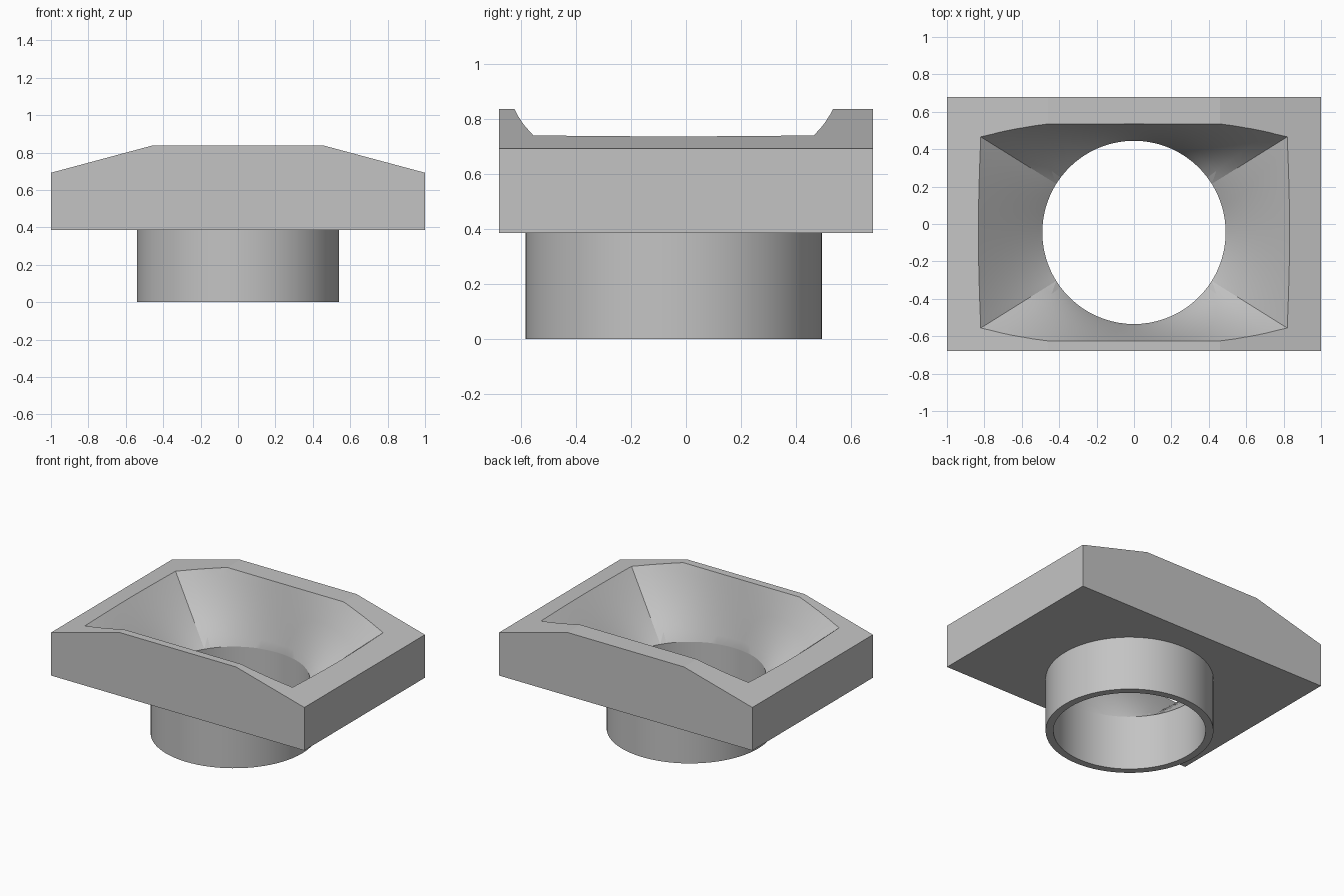
import bpy, bmesh
from math import atan2, cos, sin, pi, tau, radians

if "Cube" in bpy.data.objects:
    bpy.data.objects.remove(bpy.data.objects["Cube"])

grey = bpy.data.materials.new("plain grey")
grey.use_nodes = True
COLOUR = (0.55, 0.55, 0.55, 1)
grey.diffuse_color = COLOUR
grey.node_tree.nodes["Principled BSDF"].inputs["Base Color"].default_value = COLOUR

CY = -0.045                 # hole centre in y
R_IN, R_OUT = 0.49, 0.54
Z_BASE, Z_TOP = 0.385, 0.837
HALF_X, HALF_Y = 0.93, 0.58  # funnel mouth at Z_TOP


def finish(name, bm):
    bmesh.ops.recalc_face_normals(bm, faces=bm.faces)
    mesh = bpy.data.meshes.new(name)
    bm.to_mesh(mesh)
    bm.free()
    mesh.materials.append(grey)
    obj = bpy.data.objects.new(name, mesh)
    bpy.context.collection.objects.link(obj)
    return obj


def activate(obj):
    bpy.ops.object.select_all(action='DESELECT')
    obj.select_set(True)
    bpy.context.view_layer.objects.active = obj


def bridge(bm, a, b):
    n = len(a)
    for i in range(n):
        j = (i + 1) % n
        bm.faces.new((a[i], a[j], b[j], b[i]))


# Angles round the hole, with a sample on each corner of the mouth
corner = atan2(HALF_Y, HALF_X)
stops = [-corner, corner, pi - corner, pi + corner, tau - corner]
angles = []
for start, end in zip(stops, stops[1:]):
    angles += [start + (end - start) * i / 24 for i in range(24)]


def ring(bm, z, radius, t=0.0):
    """Circle at t = 0, rectangle at t = 1, straight blend between."""
    verts = []
    for a in angles:
        c, s = cos(a), sin(a)
        k = min(HALF_X / max(abs(c), 1e-6), HALF_Y / max(abs(s), 1e-6))
        r = radius + (k - radius) * t
        verts.append(bm.verts.new((r * c, CY + r * s, z)))
    return verts


# Block with sloped shoulders: front outline extruded to the back
bm = bmesh.new()
outline = [(-1, Z_BASE), (1, Z_BASE), (1, 0.692), (0.46, Z_TOP),
           (-0.46, Z_TOP), (-1, 0.692)]
face = bm.faces.new([bm.verts.new((x, -0.68, z)) for x, z in outline])
ext = bmesh.ops.extrude_face_region(bm, geom=[face])
back = [v for v in ext["geom"] if isinstance(v, bmesh.types.BMVert)]
bmesh.ops.translate(bm, verts=back, vec=(0, 1.36, 0))
block = finish("funnel_block", bm)

# Cutter: round bore that blends into a rectangular mouth
bm = bmesh.new()
rings = [ring(bm, 0.2, R_IN)]
for i in range(10):
    t = i / 8
    rings.append(ring(bm, 0.388 + (Z_TOP - 0.388) * t, R_IN, t))
for low, high in zip(rings, rings[1:]):
    bridge(bm, low, high)
bm.faces.new(rings[0])
bm.faces.new(rings[-1])
bmesh.ops.triangulate(bm, faces=[f for f in bm.faces if len(f.verts) == 4])
cutter = finish("funnel_cutter", bm)
cutter.hide_render = True

mod = block.modifiers.new("funnel", 'BOOLEAN')
mod.operation = 'DIFFERENCE'
mod.solver = 'EXACT'
mod.object = cutter
activate(block)
bpy.ops.object.modifier_apply(modifier=mod.name)
bpy.data.objects.remove(cutter)

# Round spout: a thick tube under the block
bm = bmesh.new()
loops = [ring(bm, z, r) for z, r in
         ((Z_BASE, R_OUT), (0, R_OUT), (0, R_IN), (Z_BASE, R_IN))]
for i in range(4):
    bridge(bm, loops[i], loops[(i + 1) % 4])
spout = finish("round_spout", bm)

for obj in (block, spout):
    activate(obj)
    bpy.ops.object.shade_smooth_by_angle(angle=radians(13))
